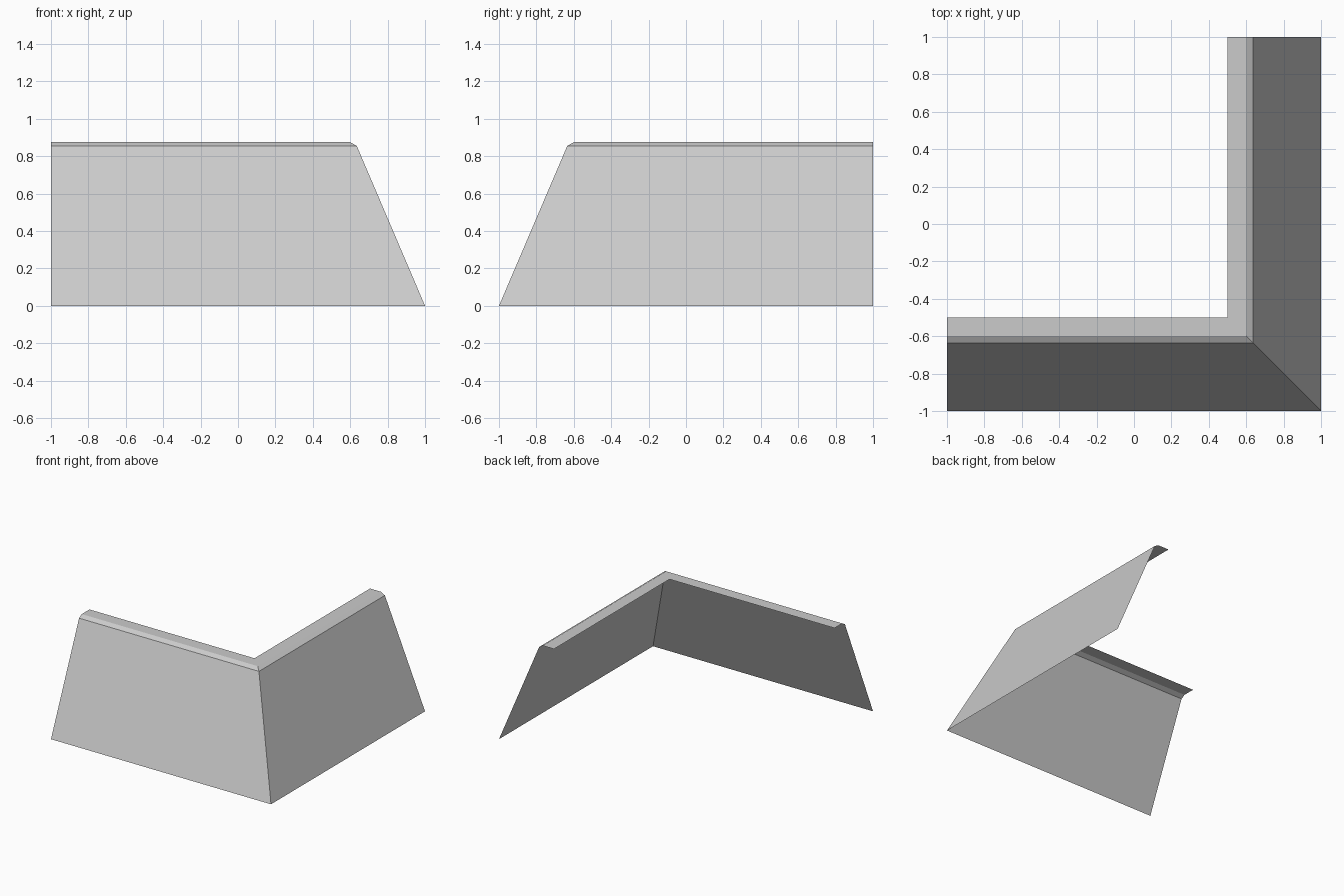
import bpy
import bmesh

cube = bpy.data.objects.get("Cube")
if cube:
    bpy.data.objects.remove(cube, do_unlink=True)

# Plain grey for the whole sheet
grey = bpy.data.materials.new("light_grey")
grey.use_nodes = True
colour = (0.6, 0.6, 0.6, 1)
grey.diffuse_color = colour
grey.node_tree.nodes["Principled BSDF"].inputs["Base Color"].default_value = colour

# Cross-section: distance out from the centre, height
profile = [(1, 0), (0.635, 0.855), (0.6, 0.875), (0.5, 0.875)]

# Sweep the section along the front, round the mitred corner, to the back
bm = bmesh.new()
rows = []
for out, z in profile:
    path = [(-1, -out), (out, -out), (out, 1)]
    rows.append([bm.verts.new((x, y, z)) for x, y in path])
for low, high in zip(rows, rows[1:]):
    for i in range(2):
        bm.faces.new((low[i], low[i + 1], high[i + 1], high[i]))

mesh = bpy.data.meshes.new("corner_slope")
bm.to_mesh(mesh)
bm.free()
mesh.materials.append(grey)
slope = bpy.data.objects.new("corner_slope", mesh)
bpy.context.scene.collection.objects.link(slope)
